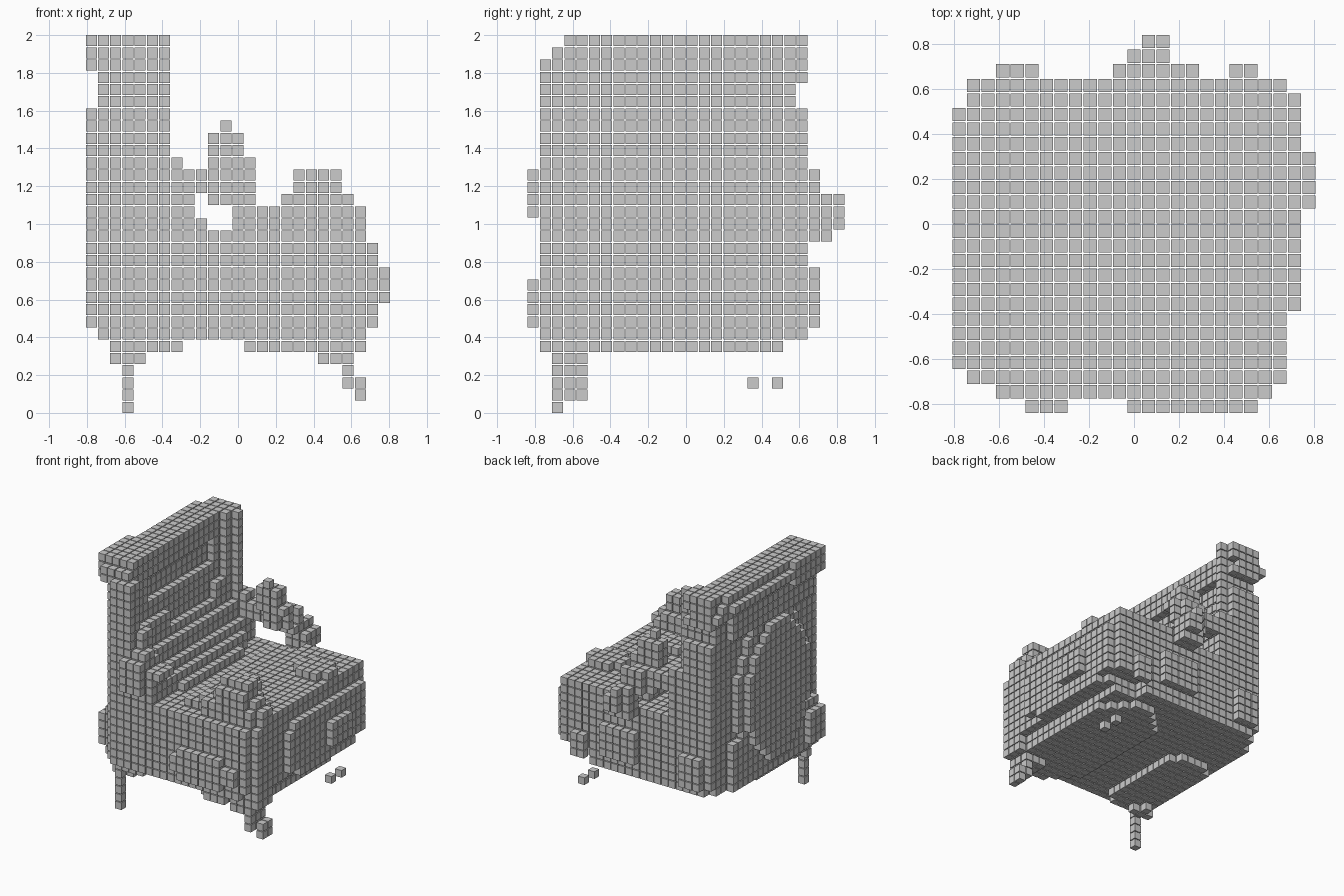
import bpy
from itertools import product

old = bpy.data.objects.get("Cube")
if old:
    bpy.data.objects.remove(old, do_unlink=True)

PITCH = 2 / 30.9        # distance between block centres
HALF = PITCH * 0.45     # blocks leave a thin gap between them
parts = {}
used = set()


def box(x, y, z, trim=0):
    """Cells of an inclusive block range, its upright corners cut diagonally by trim."""
    cells = set()
    for i, j, k in product(range(x[0], x[1] + 1), range(y[0], y[1] + 1), range(z[0], z[1] + 1)):
        corner = min(i - x[0], x[1] - i) + min(j - y[0], y[1] - j)
        if corner >= trim:
            cells.add((i, j, k))
    return cells


def oval(i, y, z):
    """One layer of cells filling an ellipse across the back."""
    cy, cz = sum(y) / 2, sum(z) / 2
    ry, rz = (y[1] - y[0] + 1) / 2, (z[1] - z[0] + 1) / 2
    return {c for c in box((i, i), y, z)
            if ((c[1] - cy) / ry) ** 2 + ((c[2] - cz) / rz) ** 2 <= 1}


def part(name, *groups, cut=()):
    cells = set().union(*groups).difference(*cut) - used
    used.update(cells)
    parts[name] = cells


def build(name, cells):
    """Mesh of separate cubes, leaving out those buried inside the model."""
    verts, faces = [], []
    quads = ((0, 1, 3, 2), (4, 6, 7, 5), (0, 4, 5, 1), (2, 3, 7, 6), (0, 2, 6, 4), (1, 5, 7, 3))
    around = list(product((-1, 0, 1), repeat=3))
    for i, j, k in sorted(cells):
        if all((i + a, j + b, k + c) in used for a, b, c in around):
            continue
        start = len(verts)
        centre = ((i - 12) * PITCH, (j - 12.5) * PITCH, k * PITCH + HALF)
        for corner in product((-HALF, HALF), repeat=3):
            verts.append([m + d for m, d in zip(centre, corner)])
        faces += [[start + v for v in quad] for quad in quads]
    mesh = bpy.data.meshes.new(name)
    mesh.from_pydata(verts, [], faces)
    mesh.update()
    bpy.context.collection.objects.link(bpy.data.objects.new(name, mesh))


# Upholstered base, tapering underneath, with bulging front and side rolls
part("base",
     box((2, 21), (1, 22), (6, 6), 1),
     box((2, 22), (2, 21), (7, 7), 1),
     box((2, 22), (2, 22), (7, 14)),
     box((3, 21), (1, 1), (7, 14)),
     cut=[box((19, 22), (21, 22), (6, 7))])
part("front_bulge",
     box((23, 23), (9, 19), (7, 7)),
     box((23, 23), (7, 21), (8, 12)),
     box((23, 23), (8, 21), (13, 13)),
     box((24, 24), (14, 17), (9, 11)))
part("right_roll",
     box((12, 20), (0, 0), (8, 9)),
     box((13, 18), (0, 0), (7, 10)))
part("left_roll",
     box((3, 5), (23, 23), (7, 10)),
     box((12, 16), (23, 23), (8, 11)),
     box((19, 20), (23, 23), (7, 9)))
part("rear_roll",
     box((0, 1), (3, 5), (7, 10)),
     box((1, 1), (3, 19), (6, 11)))
part("underside",
     box((13, 21), (1, 20), (5, 5), 3),
     box((2, 7), (2, 14), (5, 5), 1))

# Uneven seat cushion
part("seat_cushion",
     box((12, 22), (3, 22), (15, 15)),
     box((14, 17), (7, 10), (16, 16), 1),
     box((18, 22), (15, 18), (16, 16), 1),
     cut=[box((12, 14), (21, 22), (15, 15))])

# Backrest, with a recess in its face and an oval on its rear
part("backrest",
     box((2, 4), (2, 21), (15, 27)),
     box((4, 5), (3, 21), (15, 22)),
     box((1, 1), (4, 19), (25, 27)),
     cut=[box((4, 4), (6, 18), (25, 27)), box((5, 5), (9, 17), (21, 22))])
part("back_oval",
     oval(0, (6, 17), (8, 24)),
     oval(1, (5, 18), (7, 25)))
part("top_rail",
     box((1, 4), (2, 22), (28, 28)),
     box((1, 4), (2, 21), (29, 29)),
     box((1, 4), (3, 20), (30, 30)),
     box((2, 5), (21, 22), (29, 30)),
     box((0, 0), (3, 20), (29, 29)),
     box((0, 0), (3, 8), (28, 30)))
part("right_wing",
     box((3, 5), (1, 2), (15, 28)),
     box((5, 6), (2, 3), (16, 22)))
part("left_wing",
     box((2, 5), (22, 22), (15, 24)),
     box((2, 5), (22, 22), (27, 27)),
     box((5, 5), (20, 21), (18, 30)),
     box((6, 6), (21, 21), (18, 30)))
part("lumbar_steps",
     box((5, 6), (3, 21), (15, 19)),
     box((7, 7), (3, 20), (15, 17)),
     box((8, 8), (4, 19), (15, 16)),
     box((9, 9), (6, 17), (15, 15)))

# Worn left arm, bridging forward from the backrest
part("left_arm",
     box((6, 10), (21, 22), (18, 19)),
     box((6, 7), (21, 22), (15, 20)),
     box((11, 13), (23, 23), (18, 19)))
part("left_arm_post",
     box((10, 13), (20, 22), (18, 19), 1),
     box((10, 13), (20, 21), (20, 20)),
     box((10, 12), (20, 21), (21, 22)),
     box((11, 11), (20, 20), (23, 23)))
part("left_arm_end",
     box((10, 13), (22, 22), (17, 17)),
     box((11, 13), (23, 23), (17, 17)),
     box((12, 13), (24, 24), (17, 17)),
     box((12, 14), (23, 24), (14, 16)),
     box((13, 14), (25, 25), (15, 16)),
     box((13, 13), (25, 25), (17, 17)))

# Right arm, reduced to a rear step and a front stump
part("right_arm_rear",
     box((5, 7), (0, 3), (16, 19)),
     box((6, 7), (1, 2), (15, 20)),
     box((8, 9), (1, 3), (18, 18)),
     box((8, 8), (1, 3), (15, 17)))
part("right_arm_stump",
     box((14, 22), (2, 5), (15, 16), 1),
     box((16, 21), (2, 5), (17, 17), 1),
     box((17, 20), (2, 4), (18, 18)),
     box((17, 20), (3, 4), (19, 19)))

# Legs and loose fragments
part("rear_leg",
     box((2, 4), (2, 4), (4, 4), 1),
     box((3, 3), (2, 2), (0, 4)))
part("front_leg",
     box((19, 22), (2, 4), (5, 6)),
     box((19, 21), (2, 4), (4, 4)),
     box((21, 21), (2, 4), (2, 3)),
     box((22, 22), (3, 4), (1, 2)))
part("leg_fragments",
     *[box((21, 21), (j, j), (2, 2)) for j in (18, 20)])

for label, cells in parts.items():
    build(label, cells)
